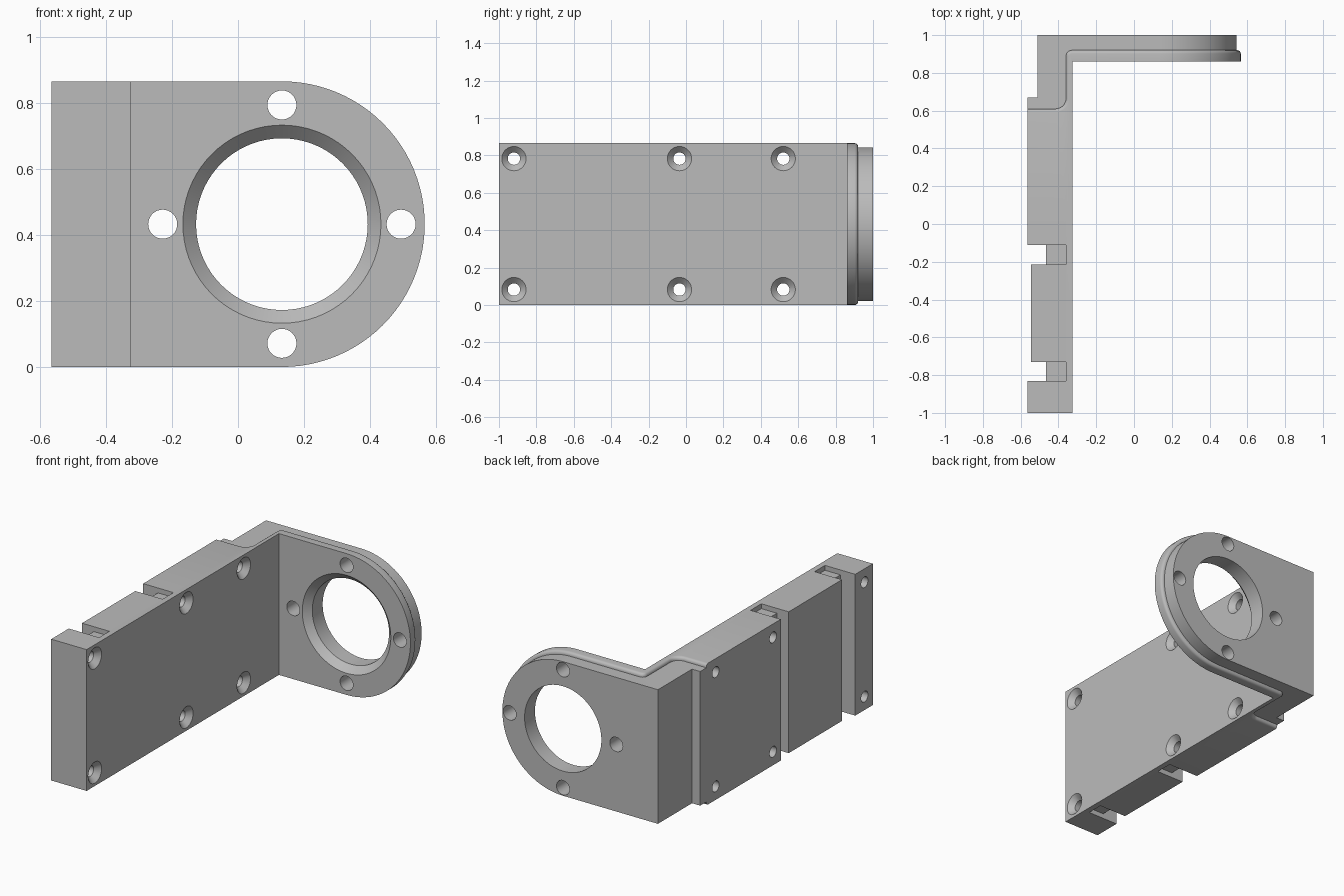
import bpy, bmesh
from math import sin, cos, pi, radians

cube = bpy.data.objects.get("Cube")
if cube:
    bpy.data.objects.remove(cube, do_unlink=True)

HEIGHT = 0.865
MID = HEIGHT / 2          # height of the ring centre
RING_X = 0.133
INSET = 0.022

grey = bpy.data.materials.new("plain_grey")
grey.use_nodes = True
grey.diffuse_color = (0.5, 0.5, 0.5, 1)
grey.node_tree.nodes["Principled BSDF"].inputs["Base Color"].default_value = (0.5, 0.5, 0.5, 1)


def make_object(name, bm):
    bmesh.ops.recalc_face_normals(bm, faces=bm.faces)
    mesh = bpy.data.meshes.new(name)
    bm.to_mesh(mesh)
    bm.free()
    mesh.materials.append(grey)
    obj = bpy.data.objects.new(name, mesh)
    bpy.context.collection.objects.link(obj)
    return obj


def loft(bm, rings):
    """Closed solid through a list of equal-sized point rings."""
    loops = [[bm.verts.new(p) for p in ring] for ring in rings]
    n = len(loops[0])
    for a, b in zip(loops, loops[1:]):
        for i in range(n):
            j = (i + 1) % n
            bm.faces.new((a[i], a[j], b[j], b[i]))
    bm.faces.new(loops[0][::-1])
    bm.faces.new(loops[-1])


def arc(cx, cy, r, start, end, steps):
    angles = [radians(start + (end - start) * i / steps) for i in range(steps + 1)]
    return [(cx + r * cos(a), cy + r * sin(a)) for a in angles]


def plan_prism(name, pts, z0, z1):
    bm = bmesh.new()
    loft(bm, [[(x, y, z) for x, y in pts] for z in (z0, z1)])
    return make_object(name, bm)


def boolean(obj, cutter, operation):
    mod = obj.modifiers.new("boolean", 'BOOLEAN')
    mod.operation = operation
    mod.solver = 'EXACT'
    mod.object = cutter
    bpy.context.view_layer.objects.active = obj
    bpy.ops.object.modifier_apply(modifier=mod.name)


def trim_to_outline(obj, radius):
    """Keep only what lies inside the round-ended side outline."""
    pts = [(-0.7, MID - radius)] + arc(RING_X, MID, radius, -90, 90, 48) + [(-0.7, MID + radius)]
    bm = bmesh.new()
    loft(bm, [[(x, y, z) for x, z in pts] for y in (-1.1, 1.1)])
    outline = make_object("outline_helper", bm)
    boolean(obj, outline, 'INTERSECT')
    bpy.data.objects.remove(outline, do_unlink=True)


# Front body: slotted arm plus the front layer of the ring plate
front_plan = (
    [(-0.565, -1), (-0.325, -1), (-0.325, 0.86), (0.8, 0.86), (0.8, 0.92)]
    + arc(-0.33, 0.89, 0.03, 90, 180, 6)
    + arc(-0.415, 0.665, 0.055, 0, -90, 8)
    + [(-0.565, 0.61), (-0.565, -0.11), (-0.36, -0.11), (-0.36, -0.215),
       (-0.545, -0.215), (-0.545, -0.73), (-0.36, -0.73), (-0.36, -0.83),
       (-0.565, -0.83)])
front_body = plan_prism("arm_and_front_plate", front_plan, -0.1, 1)
trim_to_outline(front_body, MID)

# Rounded lip where the front body steps down to the rear body
bm = bmesh.new()
bm.from_mesh(front_body.data)
bm.normal_update()


def is_ledge(face):
    c = face.calc_center_median()
    return c.y > 0.6 and c.x > -0.56 and face.normal.y - face.normal.x > 0.5


lip = [e for e in bm.edges
       if len(e.link_faces) == 2
       and sum(is_ledge(f) for f in e.link_faces) == 1
       and (e.verts[0].co.x + e.verts[1].co.x) / 2 > -0.56]
bmesh.ops.bevel(bm, geom=lip, offset=0.018, segments=4, profile=0.5, affect='EDGES')
bm.to_mesh(front_body.data)
bm.free()

# Rear body: slightly smaller outline behind the lip
rear_plan = [(-0.565, 0.61), (-0.565, 0.67), (-0.51, 0.67), (-0.51, 1), (0.8, 1),
             (0.8, 0.9), (-0.34, 0.9), (-0.34, 0.6), (-0.55, 0.6)]
rear_body = plan_prism("rear_plate", rear_plan, -0.1, 1)
trim_to_outline(rear_body, MID - INSET)


# Drilled holes, all in one cutter
def drill(bm, point, steps, segments):
    """point maps (u, v, depth) to space; steps are (depth, radius)."""
    loft(bm, [[point(u, v, d) for u, v in arc(0, 0, r, 0, 360, segments)[:-1]]
              for d, r in steps])


bm = bmesh.new()


def plate_hole(x, z, steps, segments):
    drill(bm, lambda u, v, d: (x + u, 0.86 + d, z + v), steps, segments)


def arm_hole(y, z):
    drill(bm, lambda u, v, d: (-0.325 - d, y + u, z + v),
          [(-0.02, 0.085), (0.032, 0.033), (0.3, 0.033)], 32)


plate_hole(RING_X, MID, [(-0.02, 0.32), (0.04, 0.26), (0.2, 0.26)], 72)
for k in range(4):
    a = k * pi / 2
    plate_hole(RING_X + 0.361 * cos(a), MID + 0.361 * sin(a), [(-0.05, 0.044), (0.2, 0.044)], 32)
for y in (-0.92, -0.035, 0.52):
    for side in (-1, 1):
        arm_hole(y, MID + side * 0.35)
drills = make_object("drill_helper", bm)
for body in (front_body, rear_body):
    boolean(body, drills, 'DIFFERENCE')
bpy.data.objects.remove(drills, do_unlink=True)

# Ribs filling the bottom of each slot, short of the top and bottom
ribs = []
for name, y0, y1 in (("rear_slot_rib", -0.215, -0.11), ("front_slot_rib", -0.83, -0.73)):
    y0, y1 = y0 - 0.005, y1 + 0.005
    ribs.append(plan_prism(name, [(-0.465, y0), (-0.35, y0), (-0.35, y1), (-0.465, y1)],
                           0.03, HEIGHT - 0.03))

# Smooth the round surfaces, keep the edges sharp
bpy.ops.object.select_all(action='DESELECT')
for obj in [front_body, rear_body] + ribs:
    obj.select_set(True)
bpy.context.view_layer.objects.active = front_body
bpy.ops.object.shade_smooth_by_angle(angle=radians(30))
